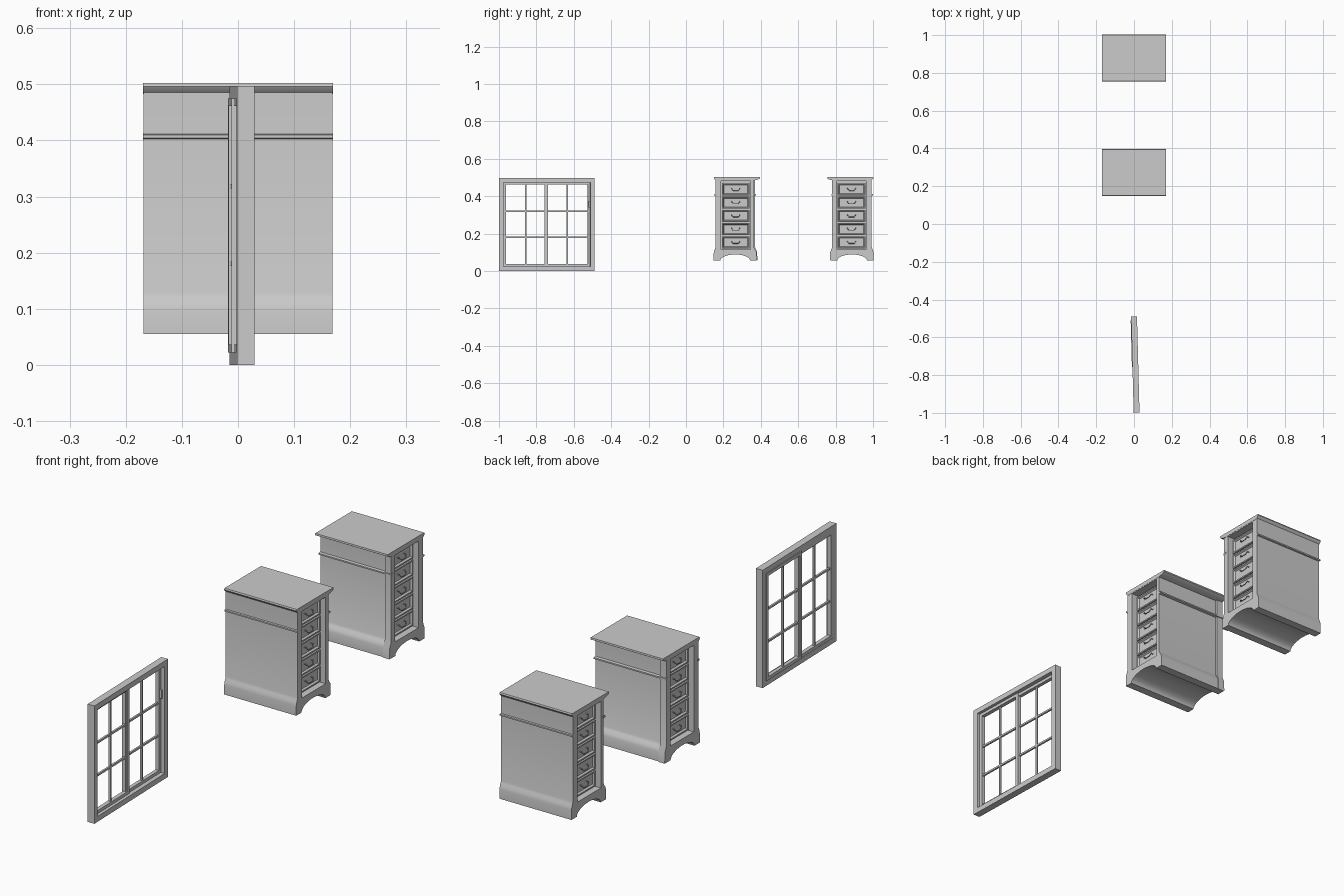
import bpy, bmesh, math
from mathutils import Matrix, Vector

if "Cube" in bpy.data.objects:
    bpy.data.objects.remove(bpy.data.objects["Cube"])


def finish(bm, name, frame, smooth=False):
    bmesh.ops.recalc_face_normals(bm, faces=bm.faces[:])
    me = bpy.data.meshes.new(name)
    bm.to_mesh(me)
    bm.free()
    ob = bpy.data.objects.new(name, me)
    bpy.context.collection.objects.link(ob)
    ob.matrix_world = frame
    if smooth:
        bpy.ops.object.select_all(action='DESELECT')
        bpy.context.view_layer.objects.active = ob
        ob.select_set(True)
        bpy.ops.object.shade_smooth_by_angle(angle=math.radians(35))
    return ob


def add_box(bm, x, y, z):
    size = Vector((x[1] - x[0], y[1] - y[0], z[1] - z[0]))
    mid = Vector((sum(x), sum(y), sum(z))) / 2
    m = Matrix.Translation(mid) @ Matrix.Diagonal((*size, 1))
    return bmesh.ops.create_cube(bm, size=1, matrix=m)['verts']


def boxes(name, frame, specs):
    bm = bmesh.new()
    for s in specs:
        add_box(bm, *s)
    return finish(bm, name, frame)


def extrude_x(name, frame, pts, x0, x1):
    """Prism of a (y, z) outline along x."""
    bm = bmesh.new()
    f = bm.faces.new([bm.verts.new((x0, y, z)) for y, z in pts])
    r = bmesh.ops.extrude_face_region(bm, geom=[f])
    vs = [e for e in r['geom'] if isinstance(e, bmesh.types.BMVert)]
    bmesh.ops.translate(bm, verts=vs, vec=(x1 - x0, 0, 0))
    return finish(bm, name, frame, True)


def outline(yl, yr, fl, fr):
    """Body section: straight walls, flared foot and arched underside."""
    flare = [(0.0, .128), (.3, .118), (.75, .108), (1.0, .095), (1.0, .055)]
    left = [(yl + (fl - yl) * t, z) for t, z in flare]
    right = [(yr + (fr - yr) * t, z) for t, z in flare]
    a, b = fl + .035, fr - .035
    arch = [((a + b) / 2 - (b - a) / 2 * math.cos(t * math.pi / 12),
             .055 + .033 * math.sin(t * math.pi / 12)) for t in range(13)]
    return [(yl, .49)] + left + arch + right[::-1] + [(yr, .49)]


def drawer(name, frame, side, z0, z1):
    bm = bmesh.new()
    add_box(bm, sorted((side * .128, side * .146)), (-.082, .066), (z0, z1))
    bm.normal_update()
    front = [f for f in bm.faces if f.normal.x * side > .9]
    # raised border, sloped inner panel
    bmesh.ops.inset_region(bm, faces=front, thickness=.008)
    bmesh.ops.inset_region(bm, faces=front, thickness=.006)
    bmesh.ops.translate(bm, verts=list(front[0].verts), vec=(-side * .007, 0, 0))
    finish(bm, name, frame)


def handle(name, frame, side, z):
    cu = bpy.data.curves.new(name, 'CURVE')
    cu.dimensions = '3D'
    cu.bevel_depth = .002
    cu.bevel_resolution = 1
    cu.use_fill_caps = True
    sp = cu.splines.new('POLY')
    pts = [(.138, -.03, .006), (.15, -.03, .004), (.153, -.022, -.006),
           (.153, .006, -.006), (.15, .014, .004), (.138, .014, .006)]
    sp.points.add(len(pts) - 1)
    for p, (x, y, dz) in zip(sp.points, pts):
        p.co = (side * x, y, z + dz, 1)
    ob = bpy.data.objects.new(name, cu)
    bpy.context.collection.objects.link(ob)
    ob.matrix_world = frame


def cabinet(tag, frame):
    # carcass with a drawer recess cut in each end
    body = extrude_x(tag + '_carcass', frame,
                     outline(-.116, .088, -.126, .104), -.168, .168)
    cut = boxes(tag + '_recess_cutter', frame,
                [(x, (-.086, .07), (.115, .48)) for x in ((-.2, -.13), (.13, .2))])
    cut.hide_render = True
    cut.hide_viewport = True
    cut.display_type = 'WIRE'
    m = body.modifiers.new('recess', 'BOOLEAN')
    m.object = cut
    m.operation = 'DIFFERENCE'
    m.solver = 'EXACT'
    # top slab with rounded lower edge
    extrude_x(tag + '_top', frame,
              [(-.123, .502), (-.125, .496), (-.121, .49), (-.113, .483),
               (.088, .483), (.112, .489), (.122, .495), (.121, .502)], -.169, .169)
    # waist moulding along both long sides
    for n, y0, y1 in (('a', -.112, -.123), ('b', .085, .1)):
        extrude_x(f'{tag}_moulding_{n}', frame,
                  [(y0, .402), (y1, .404), (y1, .41), (y0, .412)], -.169, .169)
    # raised corner post on the drawer end
    extrude_x(tag + '_corner_post', frame,
              [(.08, .483), (.096, .483), (.096, .125), (.106, .1), (.108, .055), (.08, .055 + .03)],
              -.168, -.138)
    # five drawers with handles at each end
    step = .355 / 5
    for side in (-1, 1):
        for i in range(5):
            z = .12 + i * step
            n = f'{"left" if side < 0 else "right"}_{i + 1}'
            drawer(f'{tag}_drawer_{n}', frame, side, z, z + step - .006)
            handle(f'{tag}_handle_{n}', frame, side, z + step / 2 - .003)


cabinet('near_cabinet', Matrix.Translation((0, .274, 0)))
cabinet('far_cabinet', Matrix.Translation((0, .877, 0)) @ Matrix.Rotation(math.pi, 4, 'Z'))

# window, turned slightly about the vertical
W = Matrix.Translation((.0065, -.744, 0)) @ Matrix.Rotation(math.radians(1.5), 4, 'Z')


def ring(x, y, z, w):
    return [(x, (y[0], y[0] + w), z), (x, (y[1] - w, y[1]), z),
            (x, (y[0] + w, y[1] - w), (z[0], z[0] + w)),
            (x, (y[0] + w, y[1] - w), (z[1] - w, z[1]))]


boxes('window_frame', W, ring((-.015, .016), (-.255, .255), (0, .497), .023))


def sash(name, x, y):
    z, w = (.022, .475), .014
    parts = ring(x, y, z, w)
    mid = (x[0] + x[1]) / 2
    yc = sum(y) / 2
    bar = (mid - .004, mid + .004)
    parts.append((bar, (yc - .004, yc + .004), (z[0] + w, z[1] - w)))
    for h in (.18, .318):
        parts.append((bar, (y[0] + w, y[1] - w), (h - .004, h + .004)))
    boxes(name, W, parts)


sash('left_sash', (-.014, .003), (-.233, .006))
sash('right_sash', (-.018, -.002), (-.012, .233))
# latch on the stile
boxes('window_latch', W, [((-.004, .008), (.222, .23), (.34, .375))])
